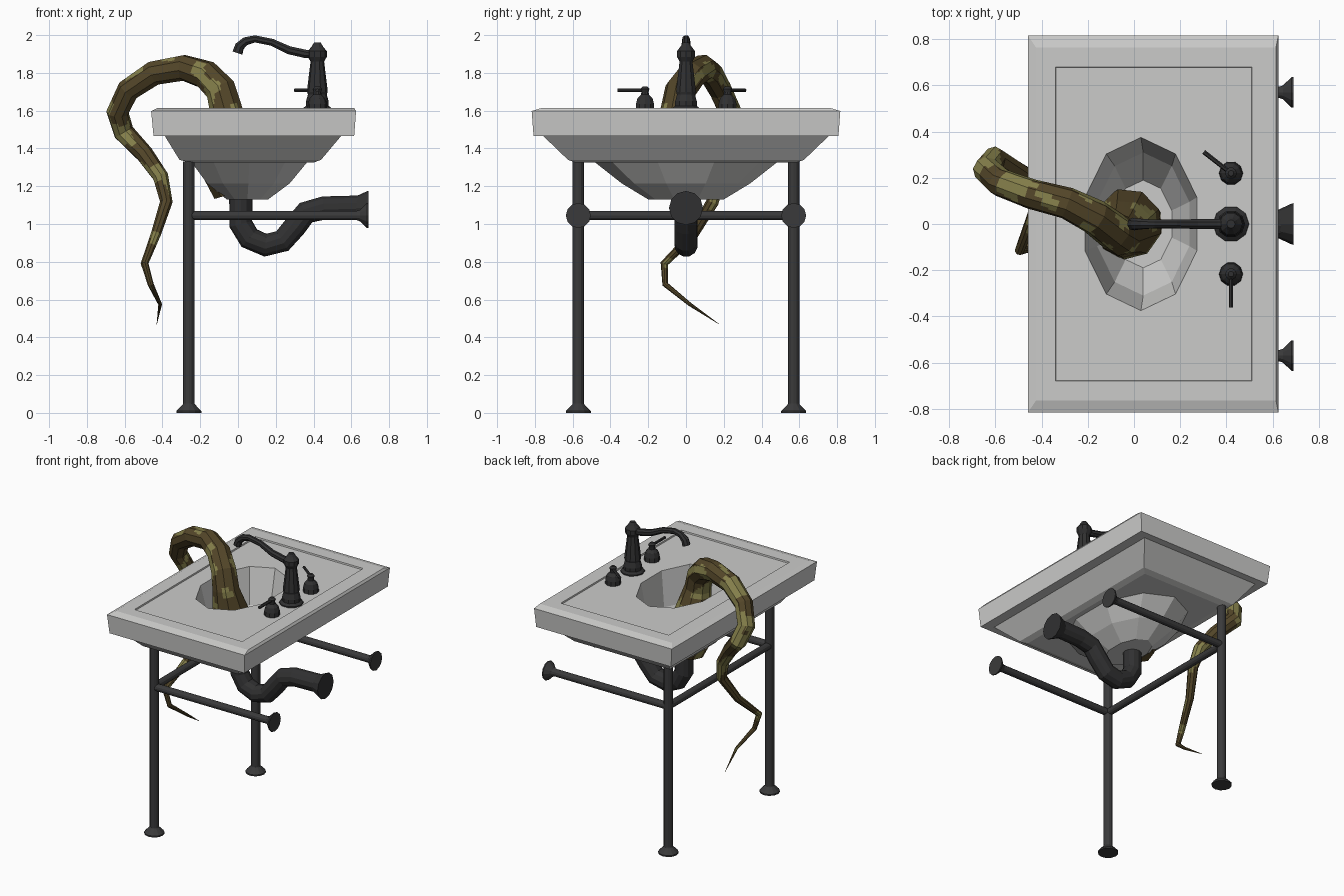
import bpy, bmesh, math
from mathutils import Vector, Matrix, noise

if "Cube" in bpy.data.objects:
    bpy.data.objects.remove(bpy.data.objects["Cube"])


def mat(name, r, g, b):
    m = bpy.data.materials.new(name)
    m.diffuse_color = (r, g, b, 1)
    m.use_nodes = True
    m.node_tree.nodes["Principled BSDF"].inputs["Base Color"].default_value = m.diffuse_color
    return m


PORCELAIN = mat("light grey porcelain", 0.60, 0.60, 0.59)
IRON = mat("dark iron", 0.042, 0.042, 0.043)
BLACK = mat("black metal", 0.03, 0.03, 0.031)
BROWN = mat("dark brown skin", 0.088, 0.062, 0.022)
OLIVE = mat("olive skin", 0.235, 0.215, 0.07)


def finish(bm, name, *mats):
    bmesh.ops.recalc_face_normals(bm, faces=bm.faces)
    me = bpy.data.meshes.new(name)
    bm.to_mesh(me)
    bm.free()
    for m in mats:
        me.materials.append(m)
    ob = bpy.data.objects.new(name, me)
    bpy.context.collection.objects.link(ob)
    return ob


def ring(bm, pts):
    return [bm.verts.new(p) for p in pts]


def skin(bm, a, b):
    n = len(a)
    for i in range(n):
        j = (i + 1) % n
        bm.faces.new((a[i], a[j], b[j], b[i]))


def loop_edges(bm, r):
    return [bm.edges.get((r[i], r[(i + 1) % len(r)])) or
            bm.edges.new((r[i], r[(i + 1) % len(r)])) for i in range(len(r))]


def tube_bm(path, radii, sides):
    # rings carried along the path with a twist-free frame
    bm = bmesh.new()
    P = [Vector(p) for p in path]
    rings, up = [], None
    for i, p in enumerate(P):
        d0 = (p - P[i - 1]).normalized() if i else Vector()
        d1 = (P[i + 1] - p).normalized() if i < len(P) - 1 else Vector()
        t = (d0 + d1).normalized()
        if up is None:
            up = t.orthogonal()
        up = (up - t * up.dot(t)).normalized()
        side = t.cross(up)
        angs = [math.tau * (k + 0.5) / sides for k in range(sides)]
        rings.append(ring(bm, [p + radii[i] * (up * math.cos(a) + side * math.sin(a)) for a in angs]))
    for a, b in zip(rings, rings[1:]):
        skin(bm, a, b)
    bm.faces.new(rings[0])
    bm.faces.new(rings[-1])
    return bm


def tube(name, path, r, sides, m):
    radii = r if isinstance(r, list) else [r] * len(path)
    return finish(tube_bm(path, radii, sides), name, m)


def lathe(name, profile, loc, sides, m, along_x=False):
    # profile is (radius, height)
    bm = bmesh.new()
    rings = [ring(bm, [(r * math.cos(math.tau * k / sides), r * math.sin(math.tau * k / sides), z)
                       for k in range(sides)]) for r, z in profile]
    for a, b in zip(rings, rings[1:]):
        skin(bm, a, b)
    bm.faces.new(rings[0])
    bm.faces.new(rings[-1])
    rot = Matrix.Rotation(math.pi / 2, 4, 'Y') if along_x else Matrix()
    bm.transform(Matrix.Translation(loc) @ rot)
    return finish(bm, name, m)


# Basin: one closed shell of rectangular rings, with the bowl sunk through it
bm = bmesh.new()


def rect(x0, x1, y, z):
    return ring(bm, [(x0, -y, z), (x1, -y, z), (x1, y, z), (x0, y, z)])


def oval(cx, rx, ry, z, n=10):
    return ring(bm, [(cx + rx * math.cos(math.tau * (k + 0.5) / n),
                      ry * math.sin(math.tau * (k + 0.5) / n), z) for k in range(n)])


def chain(rings):
    for a, b in zip(rings, rings[1:]):
        skin(bm, a, b)
    return rings


slab = chain([rect(-0.338, 0.508, 0.678, 1.604), rect(-0.34, 0.51, 0.68, 1.614),
              rect(-0.425, 0.615, 0.765, 1.614), rect(-0.46, 0.625, 0.817, 1.598),
              rect(-0.447, 0.615, 0.807, 1.465), rect(-0.387, 0.545, 0.755, 1.465),
              rect(-0.31, 0.44, 0.625, 1.34), rect(-0.255, 0.40, 0.585, 1.325)])
inner = chain([oval(0.03, 0.255, 0.375, 1.604), oval(0.04, 0.21, 0.31, 1.36),
               oval(0.04, 0.13, 0.19, 1.2)])
outer = chain([oval(0.06, 0.32, 0.48, 1.325), oval(0.055, 0.23, 0.34, 1.215),
               oval(0.05, 0.115, 0.2, 1.13)])
for a, b in ((slab[0], inner[0]), (slab[-1], outer[0])):
    bmesh.ops.triangle_fill(bm, edges=loop_edges(bm, a) + loop_edges(bm, b), use_beauty=True)
bm.faces.new(inner[-1])
bm.faces.new(outer[-1])
finish(bm, "basin", PORCELAIN)

# Stand: legs, feet, side rails and wall flanges on both sides, one cross rail
for side, y in (("front", -0.57), ("back", 0.57)):
    lathe(side + "_leg", [(0.066, 0), (0.066, 0.01), (0.032, 0.045), (0.03, 0.05), (0.03, 1.33)],
          (-0.26, y, 0), 12, IRON)
    tube(side + "_rail", [(-0.26, y, 1.045), (0.67, y, 1.045)], 0.025, 12, IRON)
    lathe(side + "_wall_flange", [(0.025, 0.63), (0.03, 0.645), (0.066, 0.682), (0.066, 0.69)],
          (0, y, 1.045), 12, IRON, True)
tube("cross_rail", [(-0.26, -0.57, 1.045), (-0.26, 0.57, 1.045)], 0.025, 12, IRON)

# Drain trap and its wall flange
trap = [(0.015, 1.16), (0.015, 1.0), (0.06, 0.925), (0.145, 0.888), (0.235, 0.91),
        (0.30, 0.985), (0.36, 1.06), (0.455, 1.085), (0.66, 1.09)]
tube("drain_trap", [(x, 0, z) for x, z in trap], 0.062, 12, BLACK)
lathe("trap_wall_flange", [(0.062, 0.625), (0.088, 0.682), (0.09, 0.69)], (0, 0, 1.085), 12, BLACK, True)

# Tap column, spout and two lever handles
lathe("tap_column", [(0.078, 1.60), (0.078, 1.612), (0.06, 1.625), (0.06, 1.65), (0.05, 1.685),
                     (0.055, 1.70), (0.053, 1.72), (0.036, 1.86), (0.05, 1.885), (0.05, 1.915),
                     (0.03, 1.94), (0.018, 1.96)], (0.42, 0, 0), 10, BLACK)
spout = [(0.42, 1.90), (0.36, 1.90), (0.27, 1.92), (0.18, 1.962), (0.09, 1.98), (0.04, 1.968),
         (0.008, 1.94), (-0.003, 1.905)]
tube("spout", [(x, 0, z) for x, z in spout], [0.024, 0.024, 0.023, 0.02, 0.02, 0.023, 0.026, 0.028],
     8, BLACK)
for side, y, tip in (("front", -0.217, (0.42, -0.362, 1.708)), ("back", 0.22, (0.302, 0.312, 1.708))):
    lathe(side + "_handle", [(0.052, 1.60), (0.05, 1.635), (0.042, 1.665), (0.022, 1.685),
                             (0.02, 1.70), (0.025, 1.715), (0.012, 1.728)], (0.42, y, 0), 10, BLACK)
    tube(side + "_lever", [(0.42, y, 1.708), tip], 0.01, 6, BLACK)

# Tentacle: x, y, z, radius from the drain to the tip
body = [(0.0, 0.0, 1.17, 0.13), (-0.03, 0.0, 1.27, 0.155), (-0.04, -0.02, 1.42, 0.125),
        (-0.06, -0.05, 1.60, 0.088), (-0.09, -0.03, 1.71, 0.083), (-0.17, 0.03, 1.79, 0.078),
        (-0.29, 0.09, 1.828, 0.07), (-0.445, 0.13, 1.80, 0.066), (-0.58, 0.18, 1.71, 0.062),
        (-0.638, 0.235, 1.59, 0.06), (-0.605, 0.28, 1.485, 0.056), (-0.495, 0.215, 1.37, 0.048),
        (-0.41, 0.17, 1.25, 0.042), (-0.38, 0.14, 1.115, 0.034), (-0.435, 0.04, 0.945, 0.027),
        (-0.495, -0.115, 0.79, 0.021), (-0.462, -0.11, 0.68, 0.016), (-0.412, 0.02, 0.575, 0.01),
        (-0.43, 0.175, 0.47, 0.001)]
bm = tube_bm([p[:3] for p in body], [p[3] for p in body], 9)
bmesh.ops.subdivide_edges(bm, edges=bm.edges[:], cuts=4, use_grid_fill=True)
for f in bm.faces:  # camouflage blotches
    f.material_index = int(noise.noise(f.calc_center_median() * 9) > 0.13)
finish(bm, "tentacle", BROWN, OLIVE)
